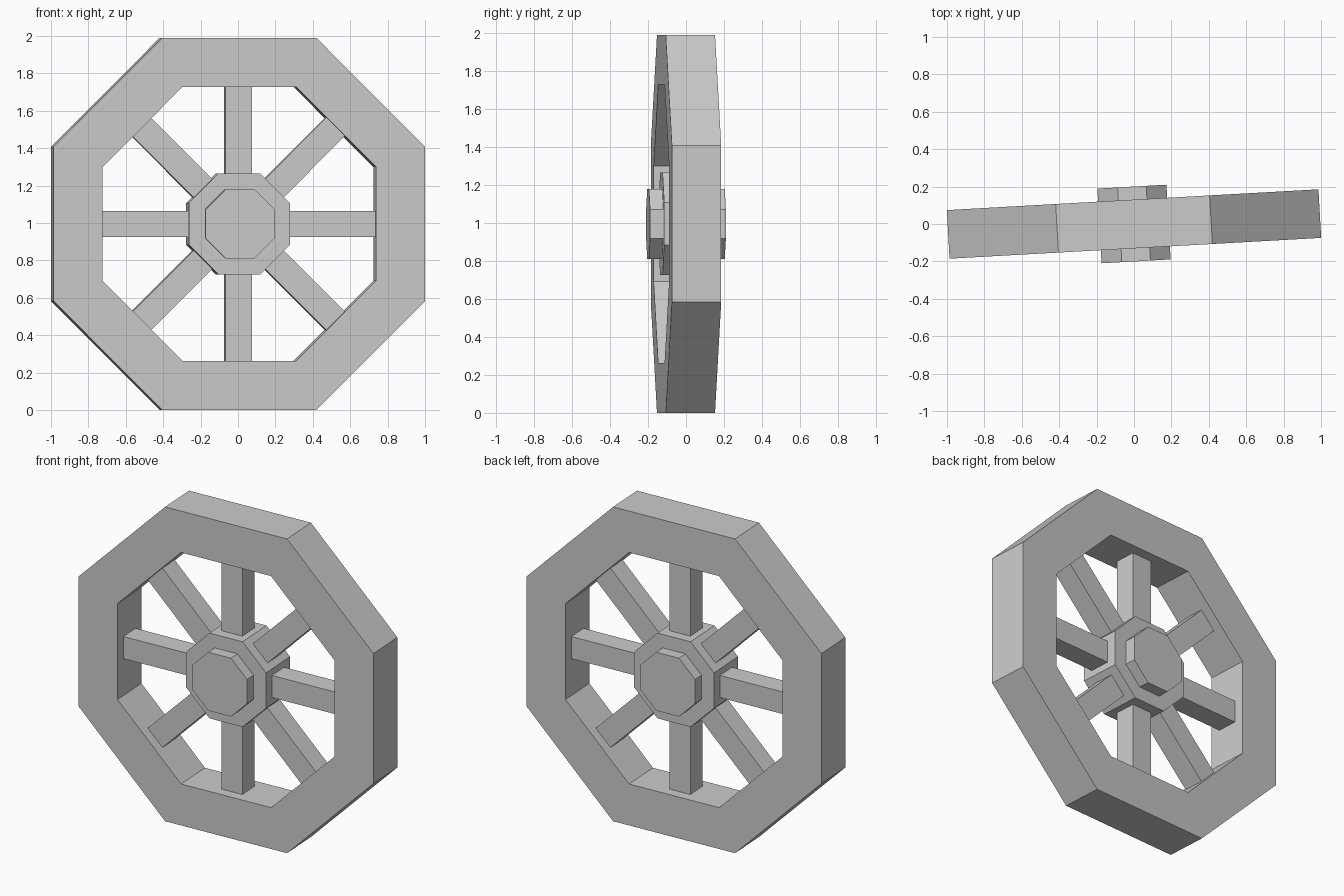
import bpy, bmesh, math
from mathutils import Matrix

if "Cube" in bpy.data.objects:
    bpy.data.objects.remove(bpy.data.objects["Cube"])

CENTRE_Z = 0.995
PLACE = Matrix.Translation((0, 0, CENTRE_Z)) @ Matrix.Rotation(math.radians(3.2), 4, 'Z')


def octagon(apothem):
    r = apothem / math.cos(math.pi / 8)
    return [(r * math.cos(math.pi / 8 + i * math.pi / 4),
             r * math.sin(math.pi / 8 + i * math.pi / 4)) for i in range(8)]


def finish(name, bm):
    bmesh.ops.recalc_face_normals(bm, faces=bm.faces)
    mesh = bpy.data.meshes.new(name)
    bm.to_mesh(mesh)
    bm.free()
    obj = bpy.data.objects.new(name, mesh)
    obj.matrix_world = PLACE
    bpy.context.collection.objects.link(obj)
    return obj


def prism(name, apothem, half_depth):
    bm = bmesh.new()
    front, back = [[bm.verts.new((x, y, z)) for x, z in octagon(apothem)]
                   for y in (-half_depth, half_depth)]
    bm.faces.new(front)
    bm.faces.new(back)
    for i in range(8):
        j = (i + 1) % 8
        bm.faces.new((front[i], front[j], back[j], back[i]))
    return finish(name, bm)


def ring(name, outer, inner, half_depth):
    bm = bmesh.new()
    # four loops around the rectangular cross-section
    loops = [[bm.verts.new((x, y, z)) for x, z in octagon(a)]
             for a, y in ((outer, -half_depth), (outer, half_depth),
                          (inner, half_depth), (inner, -half_depth))]
    for k in range(4):
        a, b = loops[k], loops[(k + 1) % 4]
        for i in range(8):
            j = (i + 1) % 8
            bm.faces.new((a[i], a[j], b[j], b[i]))
    return finish(name, bm)


def spoke(name, angle, start, end, width, depth):
    bm = bmesh.new()
    bmesh.ops.create_cube(bm, size=1, matrix=Matrix.Rotation(angle, 4, 'Y')
                          @ Matrix.Translation(((start + end) / 2, 0, 0))
                          @ Matrix.Diagonal((end - start, depth, width, 1)))
    return finish(name, bm)


# Rim
ring("rim", 0.995, 0.733, 0.13)

# Hub and axle running through it
prism("hub", 0.27, 0.13)
prism("axle", 0.185, 0.20)

# Eight spokes from hub to rim
for n in range(8):
    spoke(f"spoke_{n + 1}", n * math.pi / 4, 0.24, 0.74, 0.14, 0.132)
